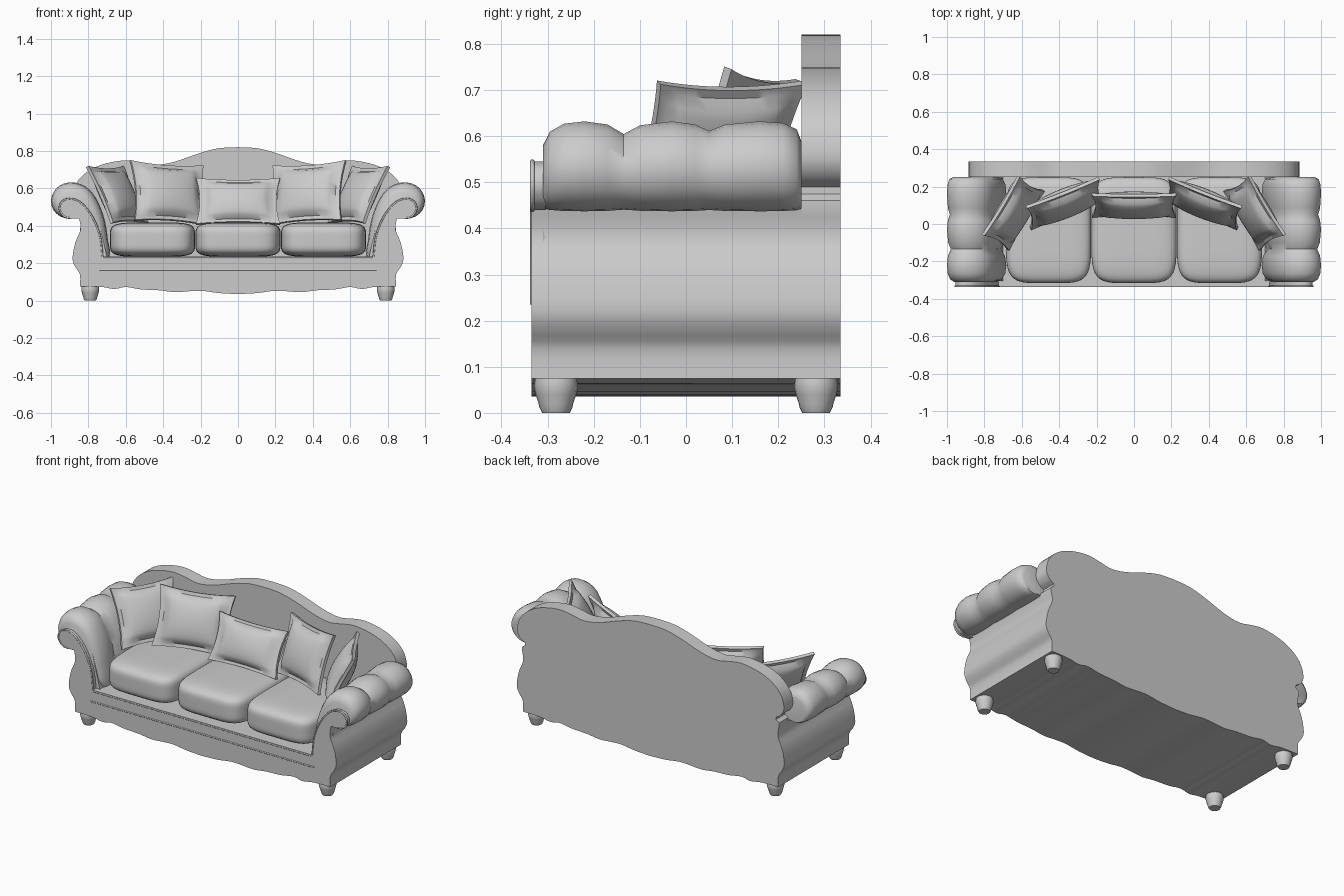
import bpy, bmesh, math
from mathutils import Matrix, Vector

old = bpy.data.objects.get("Cube")
if old:
    bpy.data.objects.remove(old, do_unlink=True)

fabric = bpy.data.materials.new("grey_fabric")
fabric.use_nodes = True
GREY = (0.6, 0.6, 0.6, 1)
fabric.diffuse_color = GREY
fabric.node_tree.nodes["Principled BSDF"].inputs["Base Color"].default_value = GREY


def finish(ob, angle=40):
    ob.data.materials.clear()
    ob.data.materials.append(fabric)
    bpy.ops.object.select_all(action='DESELECT')
    ob.select_set(True)
    bpy.context.view_layer.objects.active = ob
    bpy.ops.object.shade_smooth_by_angle(angle=math.radians(angle))
    return ob


def make(name, bm, angle=40):
    bmesh.ops.recalc_face_normals(bm, faces=bm.faces)
    me = bpy.data.meshes.new(name)
    bm.to_mesh(me)
    bm.free()
    ob = bpy.data.objects.new(name, me)
    bpy.context.collection.objects.link(ob)
    return finish(ob, angle)


def smooth_path(pts, closed=False, steps=3):
    """Catmull-Rom refinement of a 2D path."""
    v = [Vector(p) for p in pts]
    n = len(v)
    get = (lambda i: v[i % n]) if closed else (lambda i: v[max(0, min(n - 1, i))])
    out = []
    for i in range(n if closed else n - 1):
        a, b, c, d = (get(i + k) for k in (-1, 0, 1, 2))
        for s in range(steps):
            t = s / steps
            out.append(0.5 * (2 * b + (c - a) * t + (2 * a - 5 * b + 4 * c - d) * t * t
                              + (3 * b - a - 3 * c + d) * t ** 3))
    if not closed:
        out.append(v[-1])
    return [tuple(p) for p in out]


def loft(name, sections, angle=40):
    """Join closed rings of 3D points and cap both ends."""
    bm = bmesh.new()
    rings = [[bm.verts.new(p) for p in ring] for ring in sections]
    for r, q in zip(rings, rings[1:]):
        for i in range(len(r)):
            j = (i + 1) % len(r)
            bm.faces.new((r[i], r[j], q[j], q[i]))
    bm.faces.new(rings[0])
    bm.faces.new(rings[-1])
    return make(name, bm, angle)


def symmetric_slab(name, half, y0, y1):
    """Extrude a half outline, running centre bottom to centre top, mirrored in x."""
    full = half + [(-x, z) for x, z in reversed(half) if x > 0.001]
    return loft(name, [[(x, y, z) for x, z in full] for y in (y0, y1)])


def divided_cube(cuts):
    bm = bmesh.new()
    bmesh.ops.create_cube(bm, size=2)
    bmesh.ops.subdivide_edges(bm, edges=bm.edges[:], cuts=cuts, use_grid_fill=True)
    return bm


# Outlines shared by the carcass, front panel and back panel
apron = smooth_path([(0, .035), (.1, .04), (.19, .052), (.26, .05), (.34, .045), (.42, .055),
                     (.52, .06), (.6, .073), (.66, .062), (.72, .072), (.78, .075)])
side = smooth_path([(.845, .075), (.845, .14), (.87, .18), (.885, .225), (.87, .31),
                    (.842, .38), (.85, .44)])
scroll = smooth_path([(.89, .44), (.93, .45), (.955, .49), (.94, .53), (.9, .545), (.85, .53),
                      (.8, .48), (.76, .41), (.735, .33), (.725, .235)])
crest = smooth_path([(.83, .49), (.862, .51), (.882, .55), (.872, .61), (.84, .66), (.78, .705),
                     (.7, .735), (.6, .75), (.52, .74), (.44, .726), (.34, .742), (.2, .79),
                     (.1, .815), (0, .82)])

symmetric_slab("carcass", apron + side + [(.75, .44), (.7, .235), (0, .235)], -.305, .25)
symmetric_slab("front_panel", apron + side + scroll + [(0, .235)], -.335, -.305)
symmetric_slab("back_panel", apron + side + [(.85, .46), (.83, .475)] + crest, .25, .335)

# Rolled arms with three padded bulges
roll = smooth_path([(.69, .22), (.695, .32), (.71, .42), (.74, .51), (.785, .585), (.84, .622),
                    (.9, .632), (.95, .617), (.985, .582), (1, .535), (.987, .485), (.95, .45),
                    (.9, .437), (.85, .445), (.83, .38), (.83, .22)], closed=True, steps=2)
bulges = [(-.31, .7), (-.295, .87), (-.265, .97), (-.22, 1), (-.17, .96), (-.135, .84),
          (-.1, .95), (-.03, 1), (.02, .96), (.05, .88), (.085, .96), (.16, 1),
          (.21, .98), (.24, .9), (.25, .75)]
for s, label in ((1, "left"), (-1, "right")):
    loft(label + "_arm", [[(s * (.87 + (x - .87) * k), y, .46 + (z - .46) * k) for x, z in roll]
                          for y, k in bulges], 50)


# Piping on the front
def piping(name, pts, radius=.005):
    cu = bpy.data.curves.new(name, 'CURVE')
    cu.dimensions = '3D'
    cu.bevel_depth = radius
    cu.bevel_resolution = 2
    sp = cu.splines.new('POLY')
    sp.points.add(len(pts) - 1)
    for p, (x, z) in zip(sp.points, pts):
        p.co = (x, -.333, z, 1)
    ob = bpy.data.objects.new(name, cu)
    bpy.context.collection.objects.link(ob)
    bpy.ops.object.select_all(action='DESELECT')
    ob.select_set(True)
    bpy.context.view_layer.objects.active = ob
    bpy.ops.object.convert(target='MESH')
    finish(bpy.context.view_layer.objects.active, 60)


piping("rail_piping_lower", [(-.74, .165), (.74, .165)])
piping("rail_piping_upper", [(-.72, .228), (.72, .228)])
for s, label in ((1, "left"), (-1, "right")):
    piping(label + "_arm_piping", [(s * x, z) for x, z in scroll])

# Seat cushions as soft rounded blocks
for x, label in ((-.457, "right"), (0, "middle"), (.457, "left")):
    bm = divided_cube(15)
    for v in bm.verts:
        n = sum(abs(c) ** 5 for c in v.co) ** .2
        p = v.co / n
        v.co = (x + p.x * .228, -.033 + p.y * .283, .326 + p.z * .092)
    make(label + "_seat_cushion", bm, 60)


# Throw pillows with a flat flange and pointed corners
def pillow(name, centre, width, height, thick, yaw, lean, tilt=0):
    bm = divided_cube(15)
    turn = (Matrix.Translation(centre) @ Matrix.Rotation(math.radians(yaw), 4, 'Z')
            @ Matrix.Rotation(math.radians(-lean), 4, 'X')
            @ Matrix.Rotation(math.radians(tilt), 4, 'Y'))
    for v in bm.verts:
        u, d, w = v.co
        a, b = min(1, abs(u) / .875), min(1, abs(w) / .875)
        puff = .009 + thick * ((1 - a * a) * (1 - b * b)) ** .45
        v.co = turn @ Vector((u * width / 2 * (1 - .09 * (1 - w * w)), d * puff,
                              w * height / 2 * (1 - .09 * (1 - u * u))))
    make(name, bm, 50)


pillow("middle_pillow", (0, .1, .53), .45, .27, .05, 0, 25)
for s, label in ((1, "left"), (-1, "right")):
    pillow(label + "_inner_pillow", (s * .37, .11, .575), .42, .34, .055, -s * 23, 20, -s * 4)
    pillow(label + "_outer_pillow", (s * .645, .06, .565), .37, .34, .05, -s * 59, 27)

# Turned feet
foot = [(.03, 0), (.036, .012), (.038, .022), (.044, .04), (.048, .058), (.046, .07), (.044, .085)]
for sx, lx in ((1, "left"), (-1, "right")):
    for sy, ly in ((1, "back"), (-1, "front")):
        loft(f"{ly}_{lx}_foot", [[(sx * .79 + r * math.cos(i * math.tau / 20),
                                   sy * .282 + r * math.sin(i * math.tau / 20), z)
                                  for i in range(20)] for r, z in foot])
